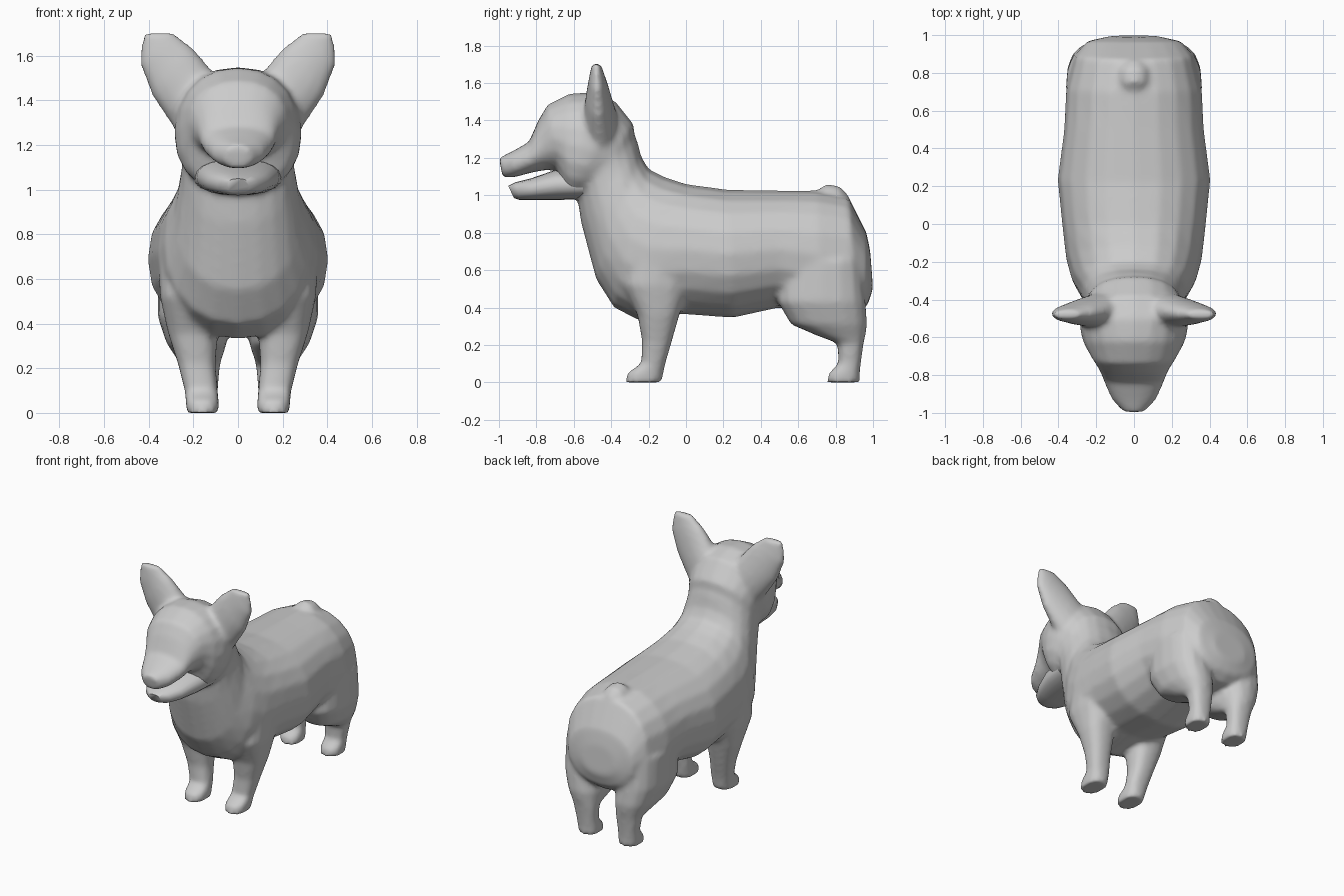
import bpy, bmesh, math
from mathutils import Vector

fur = bpy.data.materials.new("grey fur")
fur.diffuse_color = (0.6, 0.6, 0.6, 1)


def loft(name, rings, sides=16, power=2.0):
    """Skin closed rings, each given by two opposite points and a half-width vector."""
    bm = bmesh.new()
    loops = []
    for a, b, v in rings:
        a, b, v = Vector(a), Vector(b), Vector(v)
        c, u = (a + b) / 2, (a - b) / 2
        loop = []
        for i in range(sides):
            t = 2 * math.pi * i / sides
            p, q = math.cos(t), math.sin(t)
            p = math.copysign(abs(p) ** (2 / power), p)
            q = math.copysign(abs(q) ** (2 / power), q)
            loop.append(bm.verts.new(c + u * p + v * q))
        loops.append(loop)
    for r, s in zip(loops, loops[1:]):
        for i in range(sides):
            j = (i + 1) % sides
            bm.faces.new((r[i], r[j], s[j], s[i]))
    bm.faces.new(loops[0][::-1])
    bm.faces.new(loops[-1])
    bmesh.ops.recalc_face_normals(bm, faces=bm.faces)
    mesh = bpy.data.meshes.new(name)
    bm.to_mesh(mesh)
    bm.free()
    mesh.materials.append(fur)
    obj = bpy.data.objects.new(name, mesh)
    bpy.context.collection.objects.link(obj)
    return obj


def spine(name, rows, power=2.0):
    """Rows: top y, top z, bottom y, bottom z, half-width."""
    return loft(name, [((0, ty, tz), (0, by, bz), (w, 0, 0)) for ty, tz, by, bz, w in rows], 20, power)


def leg(name, side, rows):
    """Rows: z, front y, back y, inner x, outer x."""
    return loft(name, [((side * (i + o) / 2, f, z), (side * (i + o) / 2, b, z),
                        ((o - i) / 2, 0, 0)) for z, f, b, i, o in rows], 16, 2.5)


# torso from rump to neck
torso = spine("torso", [
    (0.985, 0.70, 1.0, 0.50, 0.13), (0.965, 0.80, 0.97, 0.41, 0.25),
    (0.87, 0.99, 0.91, 0.36, 0.315), (0.70, 1.025, 0.72, 0.34, 0.36),
    (0.50, 1.025, 0.50, 0.40, 0.37), (0.22, 1.03, 0.25, 0.345, 0.405),
    (0.0, 1.06, -0.02, 0.365, 0.38), (-0.12, 1.10, -0.25, 0.33, 0.36),
    (-0.20, 1.14, -0.385, 0.40, 0.33), (-0.24, 1.21, -0.48, 0.55, 0.285),
    (-0.26, 1.29, -0.56, 0.85, 0.255), (-0.30, 1.38, -0.58, 0.98, 0.25)], 2.2)

# skull and upper muzzle
skull = spine("skull", [
    (-0.27, 1.27, -0.52, 0.95, 0.24), (-0.28, 1.38, -0.58, 0.98, 0.255),
    (-0.38, 1.505, -0.61, 0.98, 0.285), (-0.50, 1.55, -0.63, 0.98, 0.285),
    (-0.62, 1.545, -0.65, 1.00, 0.265), (-0.74, 1.485, -0.69, 1.13, 0.22),
    (-0.79, 1.40, -0.75, 1.135, 0.185), (-0.84, 1.285, -0.83, 1.12, 0.16),
    (-0.93, 1.235, -0.92, 1.095, 0.12), (-1.0, 1.20, -0.98, 1.095, 0.06)], 2.2)

# lower jaw
jaw = spine("lower_jaw", [
    (-0.55, 1.14, -0.55, 0.98, 0.20), (-0.70, 1.135, -0.68, 0.975, 0.185),
    (-0.83, 1.09, -0.82, 0.975, 0.14), (-0.91, 1.07, -0.89, 0.975, 0.095),
    (-0.95, 1.05, -0.92, 0.985, 0.05)], 2.4)

# stub tail
tail = spine("tail", [
    (0.64, 1.0, 0.66, 0.9, 0.06), (0.70, 1.025, 0.70, 0.9, 0.085),
    (0.75, 1.06, 0.76, 0.9, 0.085), (0.82, 1.05, 0.82, 0.9, 0.08),
    (0.87, 1.0, 0.86, 0.9, 0.05)])

parts = [torso, skull, tail]
for s, label in ((-1, "left"), (1, "right")):
    parts.append(leg(label + "_front_leg", s, [
        (0.0, -0.325, -0.13, 0.085, 0.23), (0.05, -0.315, -0.12, 0.085, 0.235),
        (0.10, -0.24, -0.11, 0.09, 0.24), (0.22, -0.235, -0.075, 0.10, 0.27),
        (0.36, -0.26, -0.035, 0.09, 0.315), (0.52, -0.34, 0.02, 0.08, 0.35),
        (0.72, -0.30, 0.05, 0.08, 0.36)]))
    parts.append(leg(label + "_hind_leg", s, [
        (0.0, 0.75, 0.93, 0.085, 0.23), (0.05, 0.765, 0.93, 0.085, 0.235),
        (0.10, 0.815, 0.935, 0.09, 0.235), (0.21, 0.81, 0.95, 0.08, 0.255),
        (0.25, 0.70, 0.96, 0.07, 0.28), (0.31, 0.56, 0.97, 0.05, 0.32),
        (0.43, 0.49, 0.96, 0.05, 0.36), (0.65, 0.50, 0.94, 0.05, 0.36)]))
    # upright ears, leaning outward
    parts.append(loft(label + "_ear", [
        ((s * ix, y, iz), (s * ox, y, oz), (0, t, 0)) for ix, iz, ox, oz, y, t in (
            (0.05, 1.46, 0.23, 1.20, -0.45, 0.10), (0.12, 1.54, 0.29, 1.28, -0.46, 0.09),
            (0.20, 1.635, 0.385, 1.42, -0.47, 0.065), (0.25, 1.675, 0.44, 1.56, -0.475, 0.045),
            (0.29, 1.705, 0.43, 1.70, -0.48, 0.025))]))

# blend the parts into one skin
with bpy.context.temp_override(active_object=torso, object=torso,
                               selected_objects=parts, selected_editable_objects=parts):
    bpy.ops.object.join()
torso.name = "body"
remesh = torso.modifiers.new("blend", "REMESH")
remesh.mode = "VOXEL"
remesh.voxel_size = 0.016
remesh.use_smooth_shade = True
relax = torso.modifiers.new("relax", "SMOOTH")
relax.factor = 0.5
relax.iterations = 7

for obj in (torso, jaw):
    for poly in obj.data.polygons:
        poly.use_smooth = True
bpy.context.view_layer.objects.active = jaw
jaw.select_set(True)
bpy.ops.object.shade_smooth_by_angle(angle=math.radians(60))
